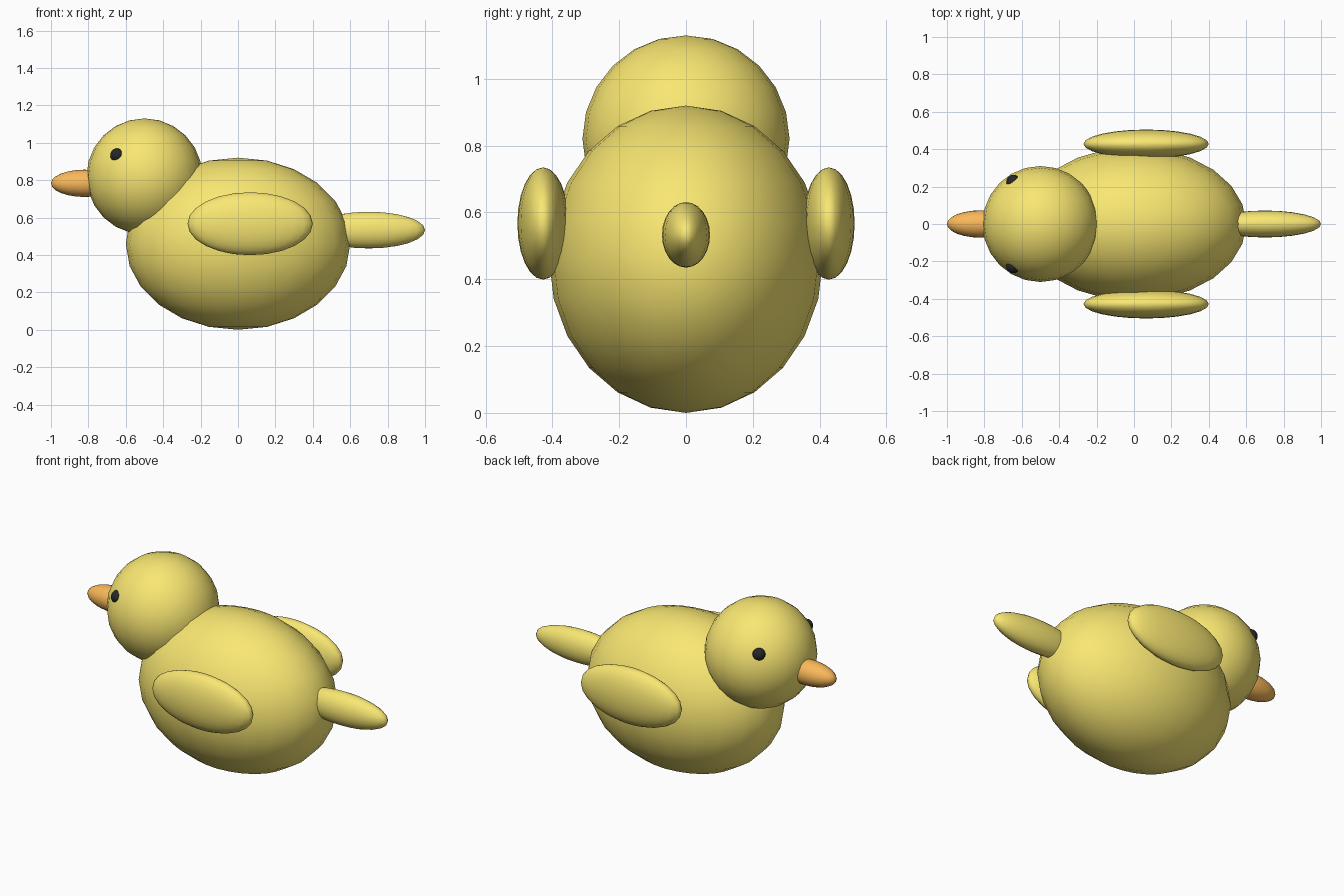
import bpy
from mathutils import Vector

if "Cube" in bpy.data.objects:
    bpy.data.objects.remove(bpy.data.objects["Cube"])


def material(name, color):
    m = bpy.data.materials.new(name)
    m.diffuse_color = (*color, 1)
    m.use_nodes = True
    m.node_tree.nodes["Principled BSDF"].inputs["Base Color"].default_value = m.diffuse_color
    return m


yellow = material("yellow", (0.95, 0.8, 0.17))
orange = material("orange", (0.95, 0.48, 0.1))
black = material("black", (0.02, 0.02, 0.02))


def ellipsoid(name, center, radii, mat):
    bpy.ops.mesh.primitive_uv_sphere_add(segments=24, ring_count=12, radius=1, location=center)
    ob = bpy.context.object
    ob.name = name
    ob.scale = radii
    bpy.ops.object.transform_apply(location=False, rotation=False, scale=True)
    bpy.ops.object.shade_smooth()
    ob.data.materials.append(mat)
    return ob


# Body, head, tail and beak
head_center = Vector((-0.5, 0, 0.82))
ellipsoid("body", (0, 0, 0.46), (0.6, 0.41, 0.46), yellow)
ellipsoid("head", head_center, (0.31, 0.31, 0.31), yellow)
ellipsoid("tail", (0.7, 0, 0.533), (0.3, 0.072, 0.098), yellow)
ellipsoid("beak", (-0.82, 0, 0.783), (0.18, 0.073, 0.073), orange)

# Wings and eyes, one per side
for side, y in (("front", -1), ("back", 1)):
    ellipsoid(side + "_wing", (0.065, 0.428 * y, 0.567), (0.335, 0.077, 0.168), yellow)
    eye_dir = Vector((-0.155, 0.24 * y, 0.12)).normalized()
    ellipsoid(side + "_eye", head_center + eye_dir * 0.29, (0.038, 0.038, 0.038), black)
